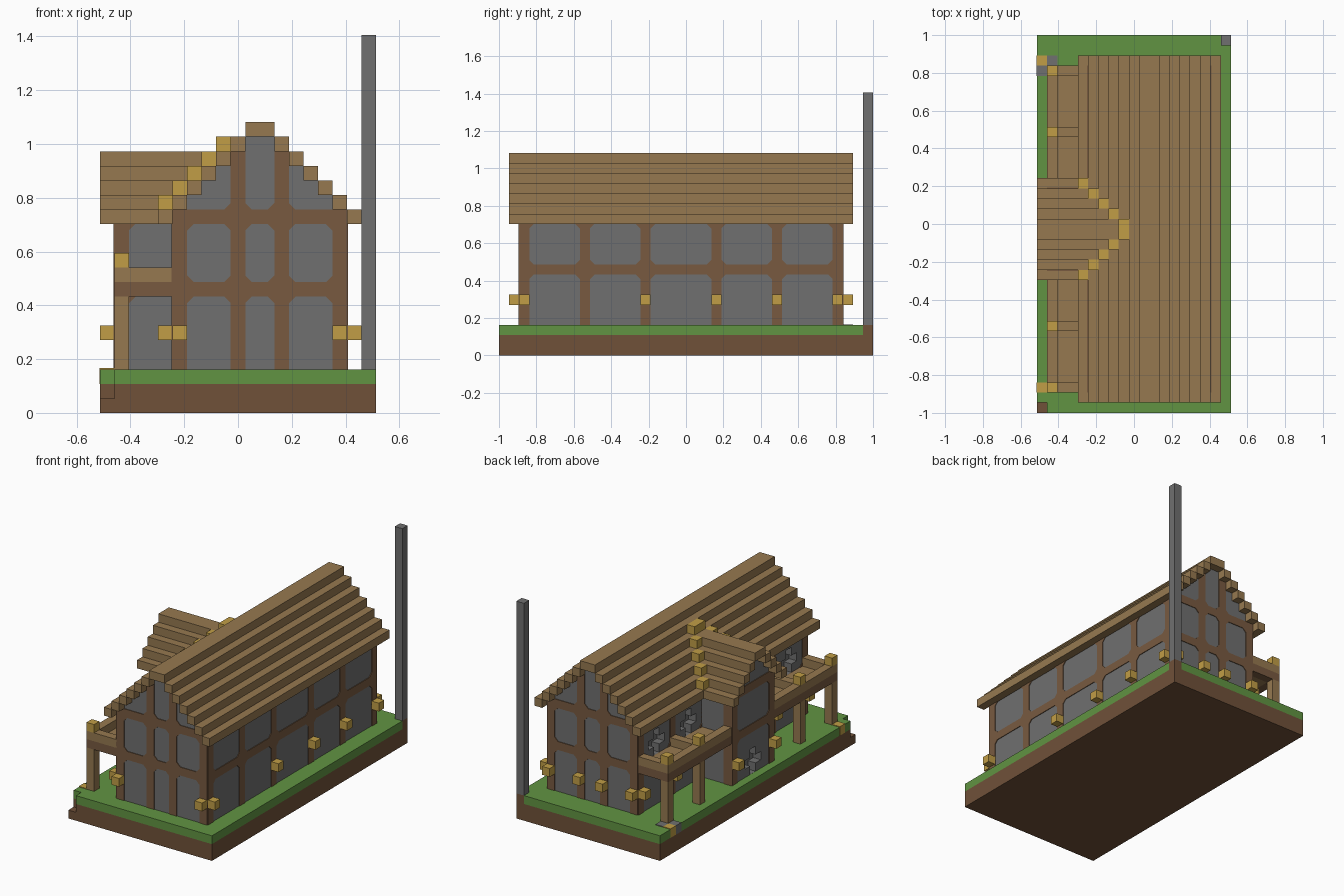
import bpy, bmesh
from mathutils import Vector

if "Cube" in bpy.data.objects:
    bpy.data.objects.remove(bpy.data.objects["Cube"])

U = 2 / 37          # one block
NX, NY = 19, 37     # plot size in blocks
E = 0.08            # plate thickness in blocks


def material(name, rgb):
    lin = [((c / 255 + 0.055) / 1.055) ** 2.4 for c in rgb]
    m = bpy.data.materials.new(name)
    m.use_nodes = True
    m.diffuse_color = (*lin, 1)
    m.node_tree.nodes["Principled BSDF"].inputs["Base Color"].default_value = (*lin, 1)
    return m


GRASS = material("grass green", (97, 148, 66))
DIRT = material("earth brown", (112, 81, 57))
STONE = material("stone grey", (112, 112, 112))
TIMBER = material("dark timber", (120, 90, 64))
PLANK = material("light plank", (150, 121, 80))
GOLD = material("lantern gold", (193, 158, 70))


def world(i, j, k):
    return Vector(((i - NX / 2) * U, (j - NY / 2) * U, k * U))


def finish(name, bm, mat):
    bmesh.ops.recalc_face_normals(bm, faces=bm.faces)
    me = bpy.data.meshes.new(name)
    bm.to_mesh(me)
    bm.free()
    me.materials.append(mat)
    ob = bpy.data.objects.new(name, me)
    bpy.context.collection.objects.link(ob)
    return ob


def prism(bm, pts, axis, a, b):
    """Extrude a (horizontal, height) profile from a to b along axis x or y."""
    def at(p, d):
        return world(d, p[0], p[1]) if axis == "x" else world(p[0], d, p[1])
    lo = [bm.verts.new(at(p, a)) for p in pts]
    hi = [bm.verts.new(at(p, b)) for p in pts]
    bm.faces.new(lo)
    bm.faces.new(hi)
    for n in range(len(pts)):
        m = (n + 1) % len(pts)
        bm.faces.new((lo[n], lo[m], hi[m], hi[n]))


def rect(a0, a1, k0, k1):
    return [(a0, k0), (a1, k0), (a1, k1), (a0, k1)]


def boxes(name, mat, cells):
    """One object from boxes given as (i0, i1, j0, j1, k0, k1)."""
    bm = bmesh.new()
    for i0, i1, j0, j1, k0, k1 in cells:
        prism(bm, rect(i0, i1, k0, k1), "y", j0, j1)
    return finish(name, bm, mat)


def cubes(name, mat, spots):
    return boxes(name, mat, [(i, i + 1, j, j + 1, k, k + 1) for i, j, k in spots])


def gable(a0, a1, base, steps):
    """Stepped gable outline, symmetric about its middle."""
    left = [(a0, 3), (a0, base)]
    for n in range(1, steps + 1):
        left += [(a0 + n, base + n - 1), (a0 + n, base + n)]
    return left + [(a0 + a1 - a, k) for a, k in reversed(left)]


def frame(name, axis, plane, out, lo, hi, posts, beams):
    """Thin timber frame with chamfered joints on one wall.
    posts: (position, top); beams: heights."""
    bm = bmesh.new()
    far = plane + out * E
    for p, top in posts:
        prism(bm, rect(p, p + 1, 3, top), axis, plane, far)
    for k in beams:
        prism(bm, rect(lo, hi, k, k + 1), axis, plane, far)
        for p, top in posts:
            ring = [(.5, -.95), (.95, -.5), (.95, .5), (.5, .95),
                    (-.5, .95), (-.95, .5), (-.95, -.5), (-.5, -.95)]
            pts = []
            for a, h in ring:
                q = (min(max(p + .5 + a, lo), hi), min(k + .5 + h, top))
                if q not in pts:
                    pts.append(q)
            prism(bm, pts, axis, plane, far)
    finish(name, bm, TIMBER)


def cut_cross(target, name, i0, i1, spots):
    """Sink cross-shaped openings (centre j, base k, half widths) into a wall."""
    bm = bmesh.new()
    for j, k, w in spots:
        half = [(j + w, k), (j + w, k + 1), (j + w + 1, k + 1),
                (j + w + 1, k + 2), (j + w, k + 2), (j + w, k + 3)]
        prism(bm, half + [(2 * j - a, h) for a, h in reversed(half)], "x", i0, i1)
    cutter = finish(name, bm, STONE)
    cutter.hide_render = True
    cutter.hide_viewport = True
    mod = target.modifiers.new("openings", "BOOLEAN")
    mod.object = cutter
    mod.operation = "DIFFERENCE"
    mod.solver = "EXACT"


# Ground with a broken corner
boxes("earth", DIRT, [(0, 19, 0, 37, 0, 1), (1, 19, 0, 37, 1, 2), (0, 1, 1, 37, 1, 2),
                      (18, 19, 36, 37, 2, 3)])
boxes("lawn", GRASS, [(1, 19, 0, 36, 2, 3), (0, 1, 1, 36, 2, 3), (0, 18, 36, 37, 2, 3)])
for nm, mat, spots in (("ground_lamps", GOLD, [(0, 2), (0, 34)]),
                       ("ground_stones", STONE, [(0, 33), (1, 34)])):
    boxes(nm, mat, [(i - .03, i + 1, j, j + 1, 2, 3 + E) for i, j in spots])
boxes("pole", STONE, [(18, 19, 36, 37, 3, 26)])

# Main house body
bm = bmesh.new()
prism(bm, gable(5, 17, 14, 5), "y", 2, 34)
house = finish("house_walls", bm, STONE)
POSTS = (2, 8, 14, 21, 27, 33)
cut_cross(house, "window_cutter", 4.5, 6, [(j, 9, .5) for j in (5.5, 11.5, 24.5, 30.5)])

# Cross wing body with doorway
bm = bmesh.new()
prism(bm, gable(14, 22, 14, 3), "x", 1, 6)
wing = finish("wing_walls", bm, STONE)
cut_cross(wing, "door_cutter", 0.5, 2, [(18, 3.01, .5)])

# Timber framing
end_posts = [(5, 14), (9, 18), (12, 18), (16, 14)]
frame("front_frame", "y", 2, -1, 5, 17, end_posts, (8, 13))
frame("back_frame", "y", 34, 1, 5, 17, end_posts, (8, 13))
side_posts = [(j, 14) for j in POSTS]
frame("right_frame", "x", 17, 1, 2, 34, side_posts, (8, 13))
frame("left_frame", "x", 5, -1, 2, 34, side_posts, (8, 13))
frame("wing_gable_frame", "x", 1, -1, 14, 22, [(14, 14), (21, 14)], (8, 13))
for nm, plane, out in (("wing_front_frame", 14, -1), ("wing_back_frame", 22, 1)):
    frame(nm, "y", plane, out, 1, 5, [(1, 14)], (8, 13))

# Stepped roofs
rows = [(10, 12, 1, 35, 19, 20)]
for n in range(6):
    rows += [(a, a + 1, 1, 35, 13 + n, 14 + n) for a in (4 + n, 17 - n)]
boxes("main_roof", PLANK, rows)
rows = [(0, 9, 17, 19, 17, 18)]
for n in range(4):
    rows += [(0, 5 + n, b, b + 1, 13 + n, 14 + n) for b in (13 + n, 22 - n)]
boxes("wing_roof", PLANK, rows)
cubes("valley_trim", GOLD, [(4 + n, j, 14 + n) for n in range(5) for j in (13 + n, 22 - n)])

# Balconies on both sides of the wing
deck, edge, rails = [], [], []
for j0, j1, end, mid in ((2, 14, 2, 8), (22, 34, 33, 27)):
    deck.append((2, 5, j0 + (end == 2), j1 - (end == 33), 8, 9))
    edge += [(1, 2, j0, j1, 8, 9), (2, 5, end, end + 1, 8, 9)]
    rails += [(1, 2, j0, j1, 9, 10)]
    rails += [(2, 5, j, j + 1, 9, 10) for j in (end, mid)]
boxes("balcony_deck", PLANK, deck)
boxes("balcony_beams", TIMBER, edge)
boxes("balcony_rails", PLANK, rails)
BAYS = (2, 8, 27, 33)
boxes("balcony_posts", PLANK, [(1, 2, j, j + 1, 3, 8) for j in BAYS])
cubes("balcony_lanterns", GOLD, [(1, j, 10) for j in BAYS])

# Wall lanterns
lanterns = [(17, j, 5) for j in (2, 14, 21, 27, 33)]
lanterns += [(4, j, 5) for j in BAYS]
lanterns += [(0, j, 5) for j in (14, 21)]
lanterns += [(i, 1, 5) for i in (5, 16)]
lanterns += [(i, 34, 5) for i in (5, 9, 12, 16)]
cubes("wall_lanterns", GOLD, lanterns)
